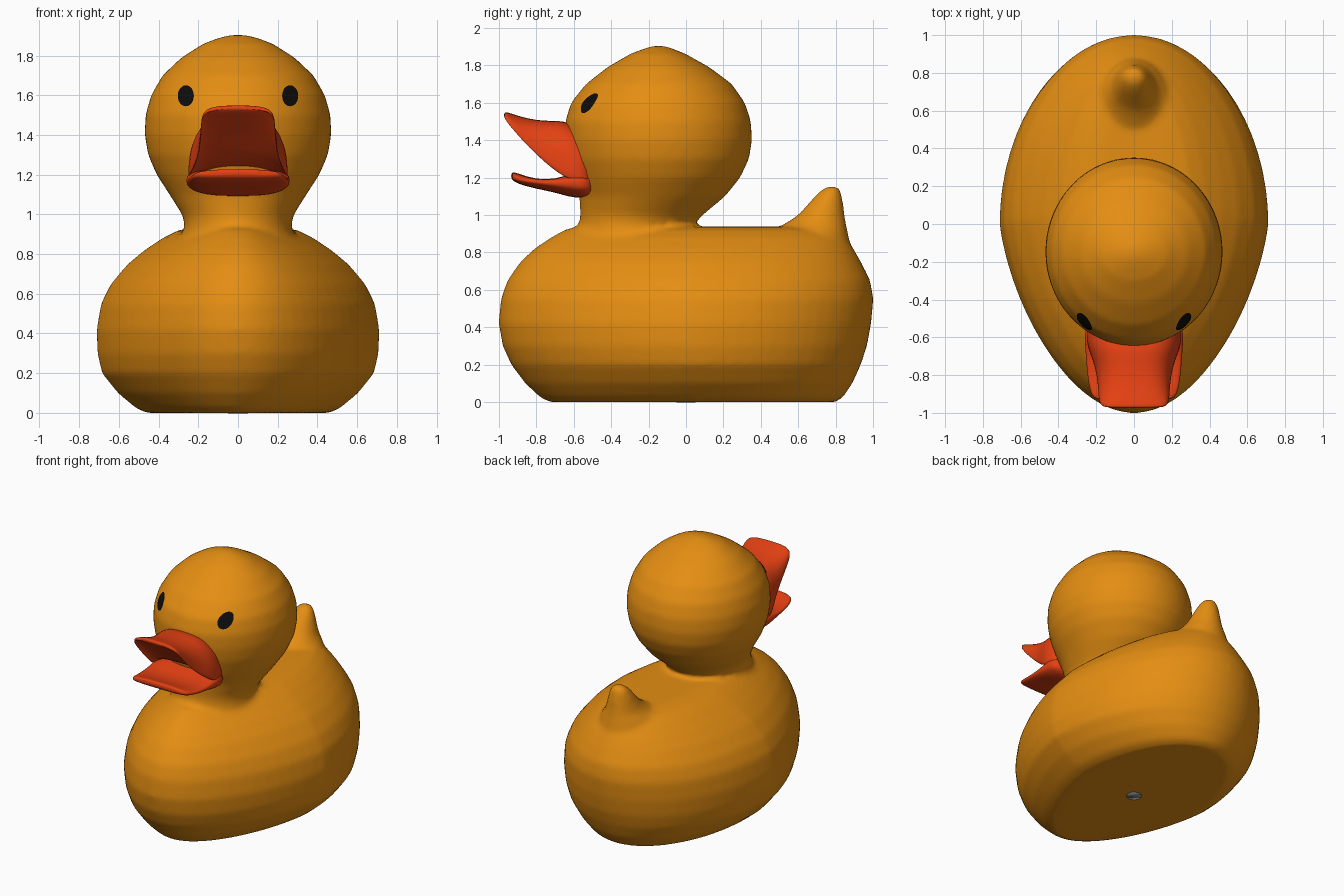
import bpy, bmesh, math
from mathutils import Vector
from mathutils.bvhtree import BVHTree

if "Cube" in bpy.data.objects:
    bpy.data.objects.remove(bpy.data.objects["Cube"])


def material(name, rgb):
    m = bpy.data.materials.new(name)
    m.diffuse_color = (*rgb, 1)
    m.use_nodes = True
    m.node_tree.nodes["Principled BSDF"].inputs["Base Color"].default_value = m.diffuse_color
    return m


ORANGE = material("golden_orange", (0.78, 0.27, 0.006))
RED = material("beak_red", (0.78, 0.052, 0.006))
BLACK = material("eye_black", (0.004, 0.004, 0.004))
GREY = material("hole_grey", (0.22, 0.22, 0.23))


def make_object(name, bm, mat):
    bmesh.ops.recalc_face_normals(bm, faces=bm.faces)
    for f in bm.faces:
        f.smooth = True
    me = bpy.data.meshes.new(name)
    bm.to_mesh(me)
    bm.free()
    me.materials.append(mat)
    ob = bpy.data.objects.new(name, me)
    bpy.context.collection.objects.link(ob)
    return ob


def loft(bm, rings):
    """Skin closed rings of points and cap both ends."""
    loops = [[bm.verts.new(p) for p in r] for r in rings]
    n = len(loops[0])
    for a, b in zip(loops, loops[1:]):
        for i in range(n):
            j = (i + 1) % n
            bm.faces.new((a[i], a[j], b[j], b[i]))
    bm.faces.new(loops[0][::-1])
    bm.faces.new(loops[-1])


def flat_ring(z, y0, y1, w, taper=0.0, n=64):
    """Horizontal oval from y0 to y1, narrowed toward the front by taper."""
    pts = []
    for i in range(n):
        a = 2 * math.pi * i / n
        c, s = math.cos(a), math.sin(a)
        x = w * c * (1 - taper * max(0, -s))
        pts.append((x, (y0 + y1) / 2 + (y1 - y0) / 2 * s, z))
    return pts


def spow(v, e):
    return math.copysign(abs(v) ** e, v)


# Body, head and tail: (z, front y, back y, half width)
BODY = [(0, -.73, .80, .46), (.025, -.78, .84, .515), (.1, -.86, .89, .605), (.2, -.935, .935, .685),
        (.3, -.98, .968, .708), (.42, -1.002, .99, .712), (.55, -.99, 1.002, .69),
        (.65, -.955, .985, .64), (.75, -.885, .935, .555), (.82, -.81, .895, .47),
        (.88, -.72, .85, .38), (.92, -.65, .79, .30), (.937, -.58, .68, .2)]
HEAD = [(.85, -.60, .04, .29), (.95, -.57, .04, .268), (1.0, -.565, .09, .282), (1.1, -.57, .21, .345),
        (1.2, -.60, .29, .41), (1.3, -.63, .337, .453), (1.4, -.645, .353, .47),
        (1.5, -.645, .347, .466), (1.6, -.615, .315, .438), (1.7, -.535, .245, .38),
        (1.79, -.42, .125, .285), (1.86, -.30, .0, .175), (1.895, -.21, -.085, .08),
        (1.905, -.16, -.13, .02)]
TAIL = [(.75, .45, .90, .22), (.92, .47, .862, .17), (.96, .54, .855, .13), (1.0, .6, .848, .11),
        (1.05, .645, .842, .092), (1.1, .688, .835, .073), (1.135, .725, .825, .055),
        (1.157, .765, .805, .02)]
bm = bmesh.new()
loft(bm, [flat_ring(*r, taper=.2) for r in BODY])
loft(bm, [flat_ring(*r) for r in HEAD])
loft(bm, [flat_ring(*r) for r in TAIL])
body = make_object("body_head_and_tail", bm, ORANGE)
# Fuse the three volumes into one soft skin
rm = body.modifiers.new("fuse", 'REMESH')
rm.mode = 'VOXEL'
rm.voxel_size = .02
rm.use_smooth_shade = True
sm = body.modifiers.new("soften", 'SMOOTH')
sm.factor = .5
sm.iterations = 6


# Upper beak: arched, upturned; (y, half width, edge z, top z, underside centre z)
UPPER = [(-.48, .24, 1.16, 1.40, 1.21), (-.58, .255, 1.165, 1.47, 1.23), (-.65, .25, 1.19, 1.505, 1.26),
         (-.72, .218, 1.24, 1.503, 1.31), (-.8, .198, 1.31, 1.507, 1.385),
         (-.88, .19, 1.395, 1.524, 1.45), (-.94, .187, 1.47, 1.545, 1.50),
         (-.965, .172, 1.505, 1.55, 1.52), (-.973, .14, 1.525, 1.545, 1.53)]


def arch_ring(y, w, ze, zt, zu, n=32):
    pts = []
    for i in range(n):
        a = 2 * math.pi * i / n
        c, s = math.cos(a), math.sin(a)
        h = (zt if s >= 0 else zu) - ze
        # the underside runs back along the same arc, so it stays hollow
        pts.append((w * spow(c, .7) * (1 if s >= 0 else .97), y, ze + h * abs(s) ** .75))
    return pts


# Lower beak: (y, half width, bottom z, top z, upward curl of the edges)
LOWER = [(-.48, .24, 1.10, 1.22, 0), (-.56, .26, 1.09, 1.23, .01), (-.62, .262, 1.095, 1.22, .015),
         (-.7, .255, 1.12, 1.19, .015), (-.8, .248, 1.14, 1.19, .01), (-.88, .235, 1.16, 1.215, .0),
         (-.92, .218, 1.178, 1.23, -.005), (-.935, .18, 1.195, 1.225, -.005)]


def lip_ring(y, w, z0, z1, curl, n=32):
    pts = []
    for i in range(n):
        a = 2 * math.pi * i / n
        c, s = math.cos(a), math.sin(a)
        pts.append((w * spow(c, .7), y, (z0 + z1) / 2 + (z1 - z0) / 2 * spow(s, .7) + curl * c * c))
    return pts


for name, make, rows in (("upper_beak", arch_ring, UPPER), ("lower_beak", lip_ring, LOWER)):
    bm = bmesh.new()
    loft(bm, [make(*r) for r in rows])
    ob = make_object(name, bm, RED)
    ob.modifiers.new("round", 'SUBSURF').levels = 1

# Eyes: thin painted ovals laid on the head surface
bpy.context.view_layer.update()
tree = BVHTree.FromObject(body, bpy.context.evaluated_depsgraph_get())
for side, name in ((-1, "left_eye"), (1, "right_eye")):
    bm = bmesh.new()
    bmesh.ops.create_circle(bm, cap_ends=True, segments=24, radius=1)
    bmesh.ops.inset_region(bm, faces=bm.faces[:], thickness=.5)
    bmesh.ops.poke(bm, faces=[f for f in bm.faces if len(f.verts) > 4])
    for v in bm.verts:
        start = Vector((side * (.26 + .04 * v.co.x), -2, 1.595 + .052 * v.co.y))
        hit, nrm, _, _ = tree.ray_cast(start, Vector((0, 1, 0)))
        if hit is not None:
            v.co = hit + nrm * .005
    make_object(name, bm, BLACK)

# Air hole mark under the base
bm = bmesh.new()
bmesh.ops.create_cone(bm, cap_ends=True, segments=24, radius1=.05, radius2=.05, depth=.005)
bmesh.ops.translate(bm, verts=bm.verts, vec=(0, 0, -.0005))
make_object("base_hole", bm, GREY)
